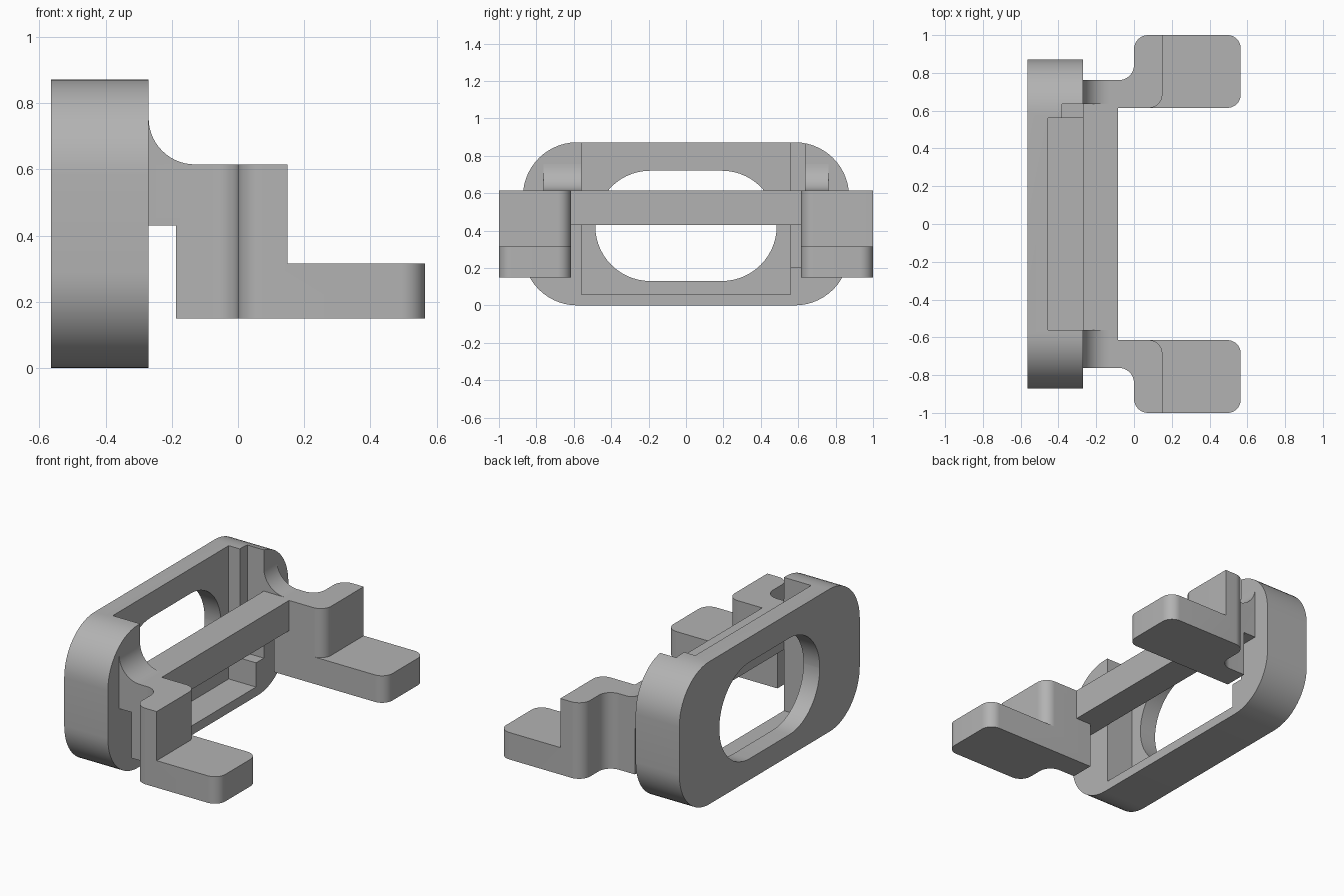
import bpy
import bmesh
from math import radians, cos, sin
from mathutils import Vector

if "Cube" in bpy.data.objects:
    bpy.data.objects.remove(bpy.data.objects["Cube"], do_unlink=True)

grey = bpy.data.materials.new("plain_grey")
grey.use_nodes = True
grey.diffuse_color = (0.45, 0.45, 0.45, 1)
grey.node_tree.nodes["Principled BSDF"].inputs["Base Color"].default_value = (0.45, 0.45, 0.45, 1)


def arc(cx, cy, r, start, end, steps=14):
    angles = [radians(start + (end - start) * i / steps) for i in range(steps + 1)]
    return [(cx + r * cos(a), cy + r * sin(a)) for a in angles]


def rounded_rect(u0, u1, v0, v1, r):
    return (arc(u1 - r, v0 + r, r, -90, 0) + arc(u1 - r, v1 - r, r, 0, 90)
            + arc(u0 + r, v1 - r, r, 90, 180) + arc(u0 + r, v0 + r, r, 180, 270))


def extrude(name, outline, axis, low, high):
    """Prism from a 2D outline, extruded along x, y or z."""
    place = {"x": lambda u, v: (low, u, v),
             "y": lambda u, v: (u, low, v),
             "z": lambda u, v: (u, v, low)}[axis]
    bm = bmesh.new()
    face = bm.faces.new([bm.verts.new(place(u, v)) for u, v in outline])
    moved = bmesh.ops.extrude_face_region(bm, geom=[face])["geom"]
    offset = Vector([(high - low) * (axis == a) for a in "xyz"])
    bmesh.ops.translate(bm, vec=offset, verts=[g for g in moved if isinstance(g, bmesh.types.BMVert)])
    bmesh.ops.remove_doubles(bm, verts=bm.verts, dist=0.0001)
    bmesh.ops.recalc_face_normals(bm, faces=bm.faces)
    mesh = bpy.data.meshes.new(name)
    bm.to_mesh(mesh)
    bm.free()
    mesh.materials.append(grey)
    obj = bpy.data.objects.new(name, mesh)
    bpy.context.collection.objects.link(obj)
    return obj


def box(name, x0, x1, y0, y1, z0, z1):
    return extrude(name, [(x0, y0), (x1, y0), (x1, y1), (x0, y1)], "z", z0, z1)


def activate(obj):
    bpy.ops.object.select_all(action="DESELECT")
    obj.select_set(True)
    bpy.context.view_layer.objects.active = obj


def cut(obj, *cutters):
    activate(obj)
    for cutter in cutters:
        mod = obj.modifiers.new("cut", "BOOLEAN")
        mod.operation = "DIFFERENCE"
        mod.solver = "EXACT"
        mod.object = cutter
        bpy.ops.object.modifier_apply(modifier=mod.name)
        bpy.data.objects.remove(cutter, do_unlink=True)


def smooth(obj):
    activate(obj)
    bpy.ops.object.shade_smooth_by_angle(angle=radians(30))


BACK, FACE = -0.565, -0.27     # back and open face of the frame
INNER, OUTER = 0.615, 0.762    # arm thickness range
TOP, BASE = 0.615, 0.15        # arm height range

# Rounded frame with a pocket open at the top, a side notch and a window
frame = extrude("frame", rounded_rect(-0.872, 0.872, 0, 0.872, 0.29), "x", BACK, FACE)
cut(frame,
    box("pocket", -0.455, 0, -0.56, 0.56, 0.057, 1),
    box("notch", -0.38, 0, 0.5, 0.635, 0.205, 1),
    extrude("window", rounded_rect(-0.485, 0.485, 0.13, 0.72, 0.294), "x", -1, 0))
smooth(frame)

# Crossbar between the arms
box("crossbar", FACE, -0.085, -INNER, INNER, 0.43, TOP)

# Stepped arms, one per side
arm_plan = ([(FACE, INNER)] + arc(0.495, INNER + 0.07, 0.07, -90, 0)
            + arc(0.495, 0.93, 0.07, 0, 90) + arc(0.075, 0.925, 0.075, 90, 180)
            + arc(-0.08, OUTER + 0.08, 0.08, 0, -90) + [(FACE, OUTER)])
step_plan = ([(0.08, 0.5), (0.7, 0.5), (0.7, 1.1), (0.15, 1.1)]
             + arc(0.08, INNER + 0.07, 0.07, 0, -90))
for side, sign in (("left", 1), ("right", -1)):
    arm = extrude(side + "_arm", [(x, sign * y) for x, y in arm_plan], "z", BASE, TOP)
    cut(arm,
        extrude("step", [(x, sign * y) for x, y in step_plan], "z", 0.315, 1),
        box("relief", -0.5, -0.188, -1, 1, 0, 0.43))
    smooth(arm)

# Curved fillets joining the arms to the frame
fillet = [(FACE, 0.6)] + arc(-0.13, 0.755, 0.14, 180, 270) + [(-0.13, 0.6)]
smooth(extrude("left_fillet", fillet, "y", 0.635, OUTER))
smooth(extrude("right_fillet", fillet, "y", -OUTER, -0.56))
